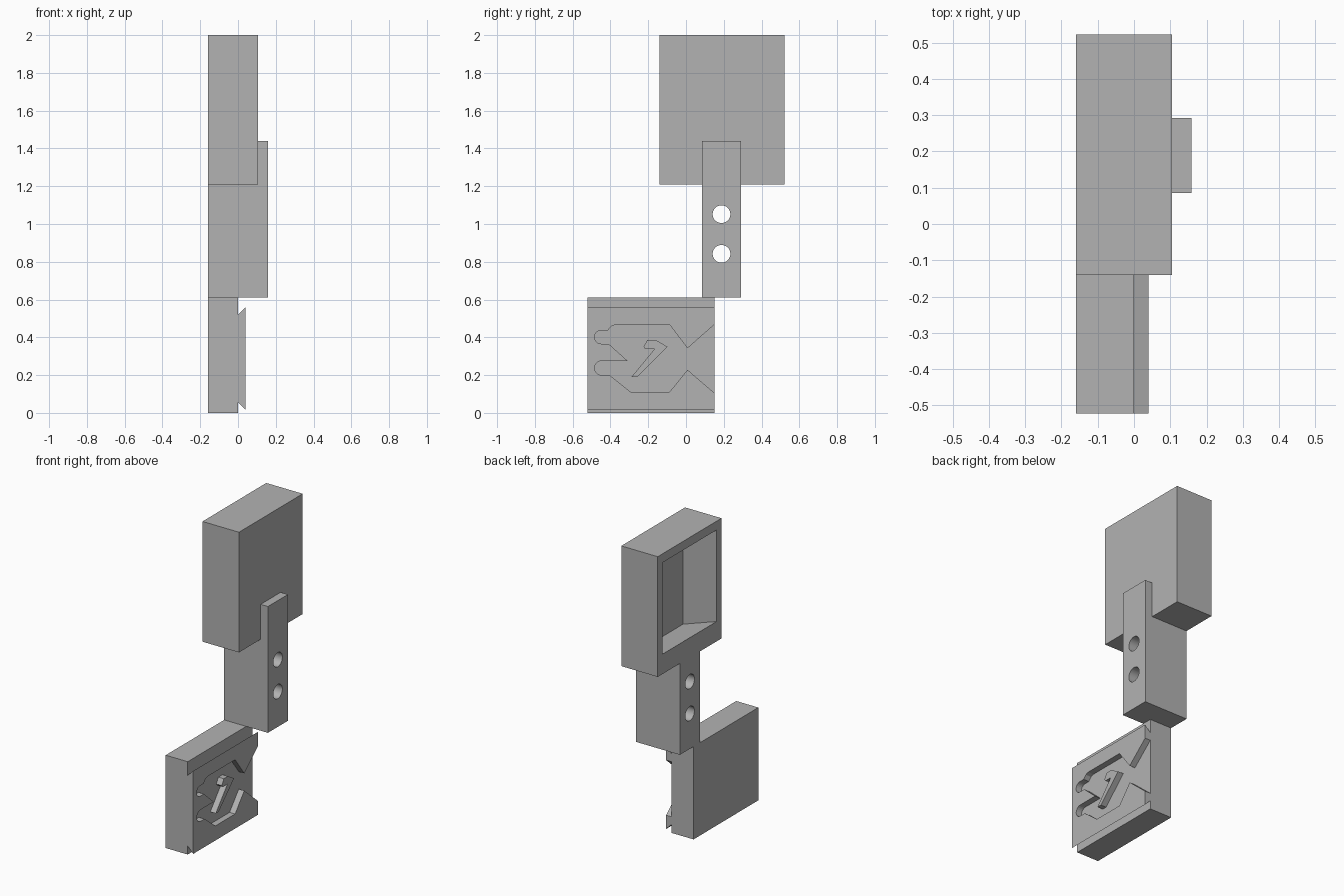
import bpy, bmesh, math
from mathutils import Vector

if "Cube" in bpy.data.objects:
    bpy.data.objects.remove(bpy.data.objects["Cube"])

grey = bpy.data.materials.new("plain_grey")
grey.diffuse_color = (0.45, 0.45, 0.45, 1)
grey.use_nodes = True
grey.node_tree.nodes["Principled BSDF"].inputs["Base Color"].default_value = grey.diffuse_color


def prism(name, profile, axis, lo, hi):
    """Extrude a closed 2D profile along x (profile in y,z) or y (profile in x,z)."""
    bm = bmesh.new()
    place = (lambda a, b: (lo, a, b)) if axis == "x" else (lambda a, b: (a, lo, b))
    face = bm.faces.new([bm.verts.new(place(a, b)) for a, b in profile])
    ext = bmesh.ops.extrude_face_region(bm, geom=[face])
    move = Vector((hi - lo, 0, 0)) if axis == "x" else Vector((0, hi - lo, 0))
    bmesh.ops.translate(bm, vec=move,
                        verts=[v for v in ext["geom"] if isinstance(v, bmesh.types.BMVert)])
    bmesh.ops.recalc_face_normals(bm, faces=bm.faces)
    mesh = bpy.data.meshes.new(name)
    bm.to_mesh(mesh)
    bm.free()
    mesh.materials.append(grey)
    ob = bpy.data.objects.new(name, mesh)
    bpy.context.collection.objects.link(ob)
    return ob


def rect(a0, a1, b0, b1):
    return [(a0, b0), (a1, b0), (a1, b1), (a0, b1)]


def arc(cy, cz, r, start, end, n):
    return [(cy + r * math.cos(math.radians(start + (end - start) * i / n)),
             cz + r * math.sin(math.radians(start + (end - start) * i / n)))
            for i in range(n + 1)]


def cut(ob, cutter):
    mod = ob.modifiers.new("cut", "BOOLEAN")
    mod.operation, mod.solver, mod.object = "DIFFERENCE", "EXACT", cutter
    bpy.context.view_layer.objects.active = ob
    bpy.ops.object.modifier_apply(modifier=mod.name)
    bpy.data.objects.remove(cutter)


# Upper housing with an open side and a sloping cavity floor
housing = prism("housing", rect(-0.16, 0.105, 1.21, 2.0), "y", -0.14, 0.522)
cut(housing, prism("cavity_cutter",
                   [(-0.2, 1.354), (0.085, 1.257), (0.085, 1.942), (-0.2, 1.942)],
                   "y", -0.09, 0.472))

# Stem with a tab that overlaps the side of the housing
stem = prism("stem", [(-0.16, 0.61), (0.158, 0.61), (0.158, 1.44),
                      (0.105, 1.44), (0.105, 1.21), (-0.16, 1.21)], "y", 0.085, 0.292)
for z in (1.052, 0.842):
    cut(stem, prism("hole_cutter", arc(0.188, z, 0.047, 0, 348.75, 31), "x", -0.3, 0.3))
bpy.ops.object.select_all(action="DESELECT")
stem.select_set(True)
bpy.context.view_layer.objects.active = stem
bpy.ops.object.shade_smooth_by_angle(angle=math.radians(30))

# Lower base block
prism("base_block", rect(-0.16, 0.0, 0.0, 0.61), "y", -0.522, 0.15)

# Flared raised plate with an engraved outline cut through it
plate = prism("raised_plate", [(0, 0.055), (0.04, 0.015), (0.04, 0.56), (0, 0.52)],
              "y", -0.522, 0.15)
outline = [(0.2, 0.512), (0.008, 0.342), (-0.087, 0.467), (-0.373, 0.467),
           (-0.395, 0.459), (-0.415, 0.436)]
outline += arc(-0.45, 0.401, 0.035, 90, 270, 10)
outline += [(-0.41, 0.366), (-0.31, 0.276)]
outline += arc(-0.446, 0.238, 0.038, 90, 270, 10)
outline += [(-0.405, 0.2), (-0.294, 0.111), (-0.087, 0.111), (0.008, 0.228), (0.2, 0.063)]
cut(plate, prism("outline_cutter", outline, "x", -0.02, 0.08))

# Hooked raised island in the middle of the recess
prism("raised_island", [(-0.225, 0.35), (-0.204, 0.387), (-0.161, 0.387), (-0.098, 0.35),
                        (-0.257, 0.191), (-0.288, 0.191), (-0.167, 0.338), (-0.215, 0.338)],
      "x", 0.0, 0.04)
